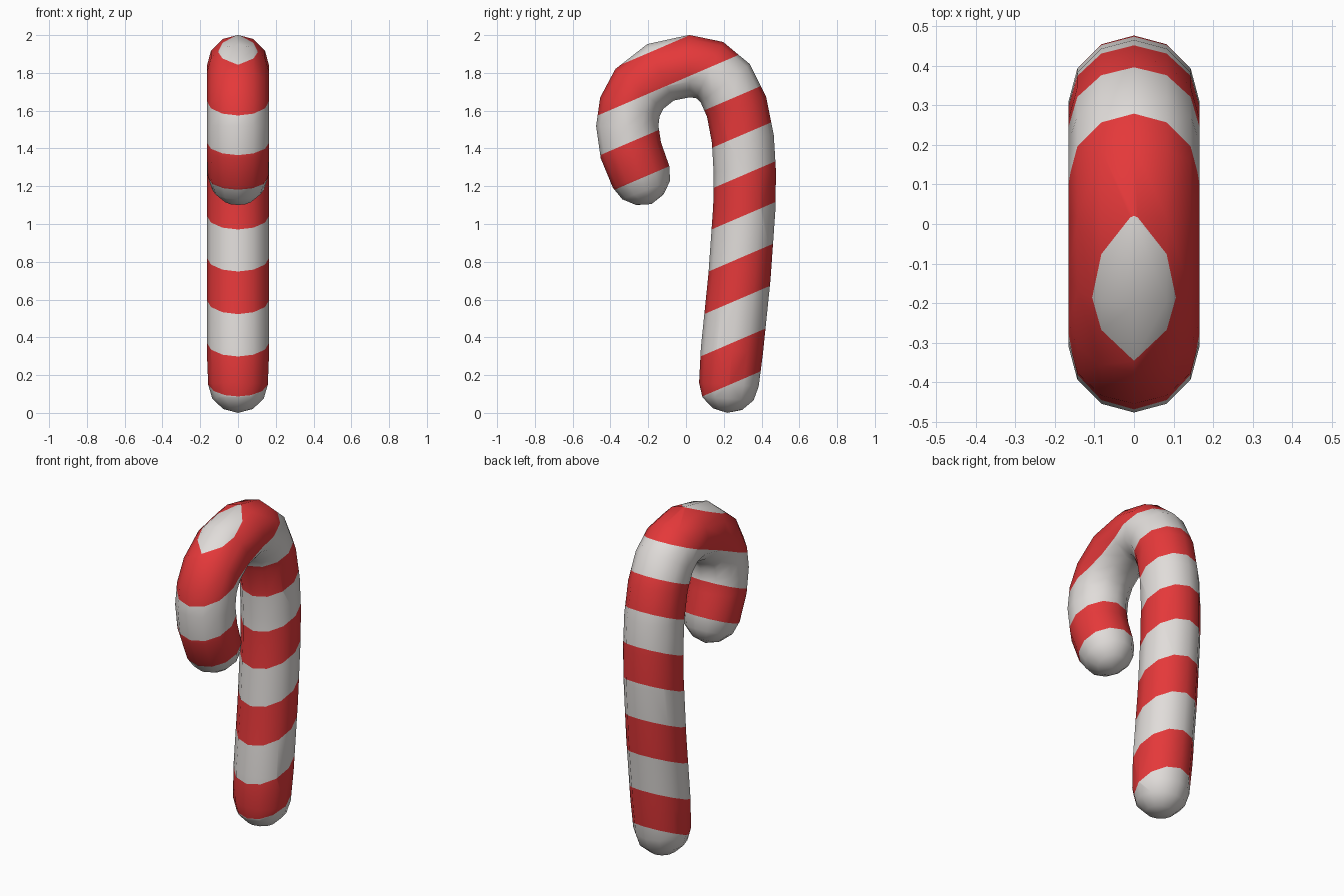
import bpy, bmesh, math
from mathutils import Vector

if "Cube" in bpy.data.objects:
    bpy.data.objects.remove(bpy.data.objects["Cube"])

R, SIDES = 0.165, 12
SLOPE, START, STEP, COUNT = 0.43, 0.05, 0.2157, 10


def material(name, rgb):
    m = bpy.data.materials.new(name)
    m.diffuse_color = (*rgb, 1)
    m.use_nodes = True
    m.node_tree.nodes["Principled BSDF"].inputs["Base Color"].default_value = m.diffuse_color
    return m


white = material("sugar white", (0.75, 0.72, 0.70))
red = material("candy red", (0.78, 0.04, 0.042))

# Centre line of the cane as (y, z), from foot to hook tip
path = [(0.227, 0.15), (0.243, 0.33), (0.283, 0.72), (0.309, 1.09),
        (0.311, 1.28), (0.301, 1.45), (0.268, 1.62), (0.208, 1.745),
        (0.125, 1.815), (0.018, 1.836), (-0.135, 1.803), (-0.247, 1.715),
        (-0.297, 1.62), (-0.311, 1.52), (-0.292, 1.39), (-0.238, 1.25)]
path = [Vector((0, y, z)) for y, z in path]

# Ring list: centre, direction, radius
rings = []
for i, p in enumerate(path):
    a = (p - path[max(i - 1, 0)]).normalized()
    b = (path[min(i + 1, len(path) - 1)] - p).normalized()
    rings.append((p, (a + b).normalized(), R))

# Rounded ends: shrinking rings plus a pole
foot_dir = Vector((0, 0.06, 1)).normalized()
tip_dir = (path[-1] - path[-2]).normalized()
rings[0] = (path[0], foot_dir, 0.158)
rings[-1] = (path[-1], tip_dir, 0.160)
cap = [(0.075, 0.136), (0.13, 0.078)]
foot = [(path[0] - foot_dir * d, foot_dir, r) for d, r in cap]
tip = [(path[-1] + tip_dir * d, tip_dir, r) for d, r in cap]
rings = foot[::-1] + rings + tip
poles = (path[0] - foot_dir * 0.15, path[-1] + tip_dir * 0.155)

# Sweep the tube
bm = bmesh.new()
X = Vector((1, 0, 0))
loops = []
for c, t, r in rings:
    side = t.cross(X)
    loops.append([bm.verts.new(c + X * r * math.cos(2 * math.pi * k / SIDES)
                               + side * r * math.sin(2 * math.pi * k / SIDES))
                  for k in range(SIDES)])
for la, lb in zip(loops, loops[1:]):
    for k in range(SIDES):
        n = (k + 1) % SIDES
        bm.faces.new((la[k], la[n], lb[n], lb[k]))
for pole, loop in zip(poles, (loops[0], loops[-1])):
    v = bm.verts.new(pole)
    for k in range(SIDES):
        bm.faces.new((loop[k], loop[(k + 1) % SIDES], v))
bmesh.ops.recalc_face_normals(bm, faces=bm.faces[:])

# Cut slanted stripes and colour every other band
normal = Vector((0, -SLOPE, 1))
for k in range(COUNT):
    bmesh.ops.bisect_plane(bm, geom=bm.verts[:] + bm.edges[:] + bm.faces[:],
                           plane_co=(0, 0, START + STEP * k), plane_no=normal.normalized())
for f in bm.faces:
    band = math.floor((f.calc_center_median().dot(normal) - START) / STEP)
    f.material_index = 1 if 0 <= band < COUNT - 1 and band % 2 == 0 else 0
    f.smooth = True

mesh = bpy.data.meshes.new("striped_cane")
bm.to_mesh(mesh)
bm.free()
mesh.materials.append(white)
mesh.materials.append(red)
cane = bpy.data.objects.new("striped_cane", mesh)
bpy.context.collection.objects.link(cane)
